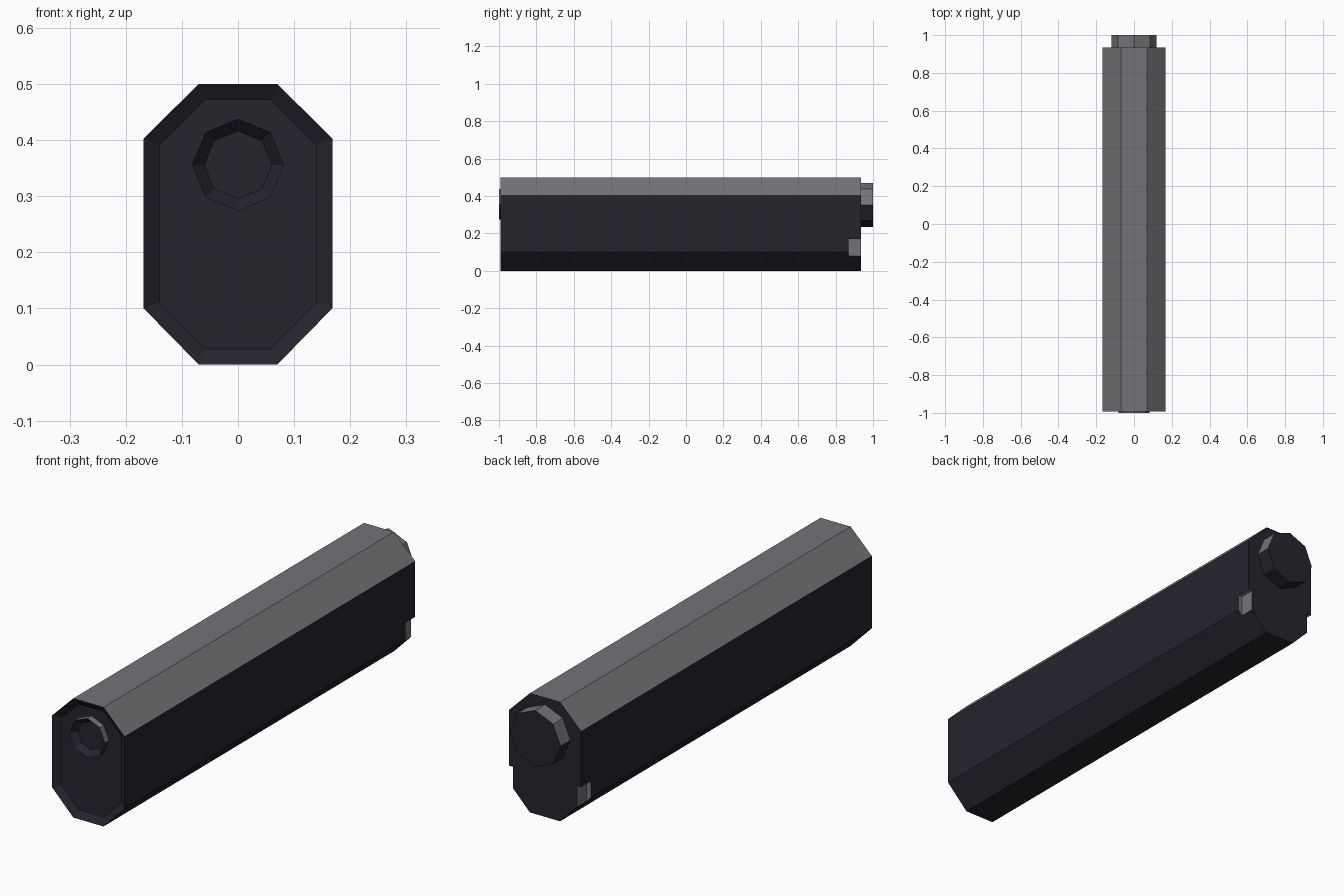
import bpy, bmesh
from math import sin, cos, pi

cube = bpy.data.objects.get("Cube")
if cube:
    bpy.data.objects.remove(cube, do_unlink=True)


def material(name, rgb):
    m = bpy.data.materials.new(name)
    m.use_nodes = True
    m.diffuse_color = (*rgb, 1)
    m.node_tree.nodes["Principled BSDF"].inputs["Base Color"].default_value = (*rgb, 1)
    return m


DARK = material("dark gunmetal", (0.018, 0.018, 0.027))
GREY = material("worn grey", (0.175, 0.175, 0.19))


def prism(name, outline, y0, y1, inset=0, depth=0, all_grey=False):
    """Extrude an x-z outline along y; optionally sink an inset panel in the front."""
    bm = bmesh.new()
    front = bm.faces.new([bm.verts.new((x, y0, z)) for x, z in outline])
    ext = bmesh.ops.extrude_face_region(bm, geom=[front], use_keep_orig=True)
    moved = [v for v in ext["geom"] if isinstance(v, bmesh.types.BMVert)]
    bmesh.ops.translate(bm, verts=moved, vec=(0, y1 - y0, 0))
    bmesh.ops.recalc_face_normals(bm, faces=bm.faces[:])
    bm.normal_update()
    # Upward faces are worn grey, the rest dark
    for f in bm.faces:
        f.material_index = int(all_grey or f.normal.z > 0.1)
    if inset:
        fronts = [f for f in bm.faces if f.normal.y < -0.9]
        bmesh.ops.inset_individual(bm, faces=fronts, thickness=inset,
                                   depth=-depth, use_even_offset=True)
    mesh = bpy.data.meshes.new(name)
    bm.to_mesh(mesh)
    bm.free()
    mesh.materials.append(DARK)
    mesh.materials.append(GREY)
    obj = bpy.data.objects.new(name, mesh)
    bpy.context.collection.objects.link(obj)
    return obj


def octagon(r, zc):
    return [(r * sin(i * pi / 4), zc + r * cos(i * pi / 4)) for i in range(8)]


# Long chamfered body with a sunken front panel
half = [(0.07, 0.5), (0.168, 0.403), (0.168, 0.1), (0.07, 0)]
outline = half + [(-x, z) for x, z in reversed(half)]
body = prism("body", outline, -0.992, 0.935, 0.028, 0.02)

# Grey notches in both sides at the rear
for side in (-1, 1):
    box = [(side * x, z) for x, z in
           ((0.148, 0.07), (0.2, 0.07), (0.2, 0.17), (0.148, 0.17))]
    cutter = prism("notch_cutter", box, 0.87, 0.96, all_grey=True)
    cutter.hide_render = True
    mod = body.modifiers.new("notch", "BOOLEAN")
    mod.operation = "DIFFERENCE"
    mod.solver = "EXACT"
    mod.object = cutter
    bpy.context.view_layer.objects.active = body
    bpy.ops.object.modifier_apply(modifier=mod.name)
    bpy.data.objects.remove(cutter, do_unlink=True)

# Bored ring at the front, mounting boss at the rear
prism("front_ring", octagon(0.082, 0.356), -1.0, -0.97, 0.02, 0.025)
prism("rear_boss", octagon(0.118, 0.353), 0.93, 1.0)
